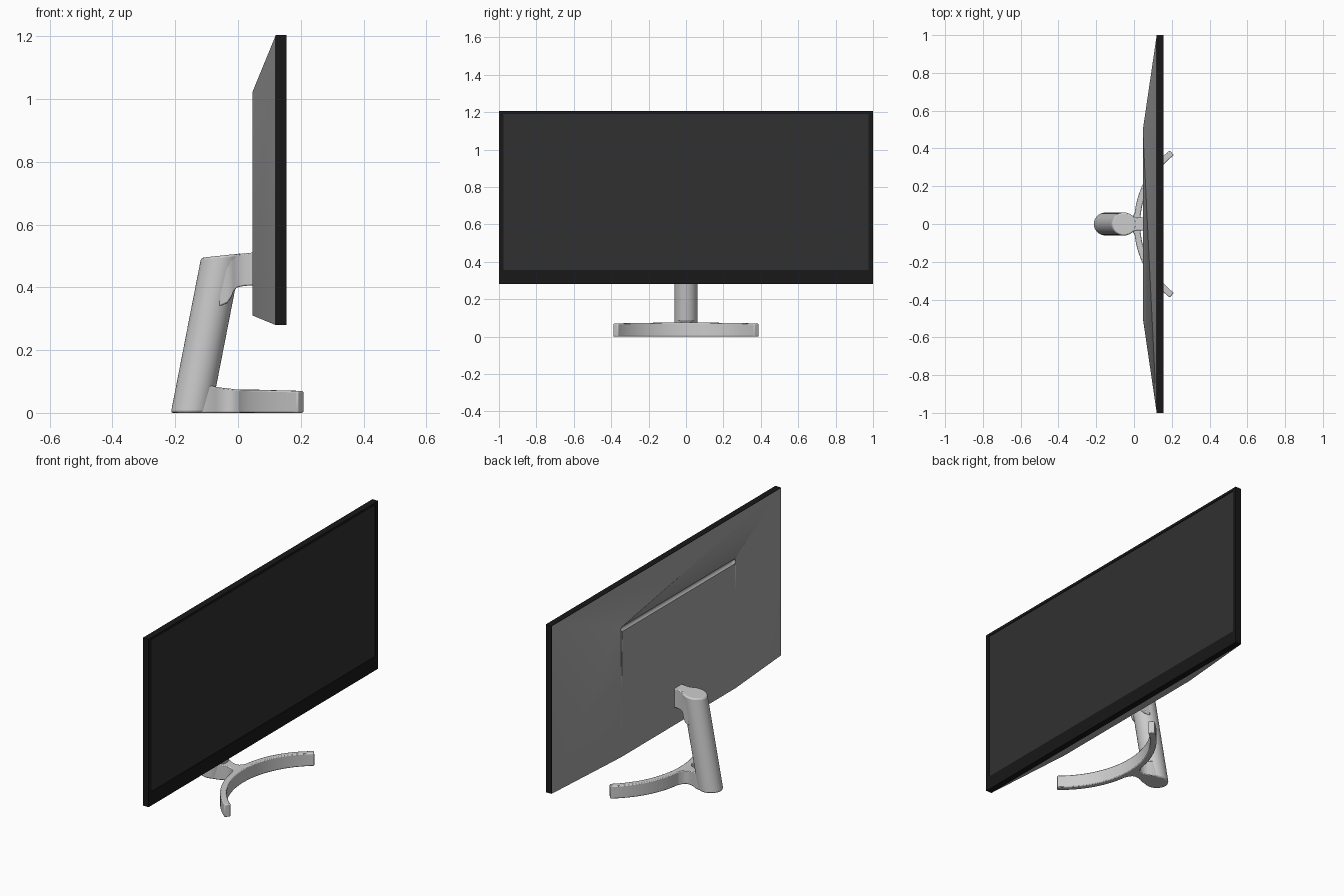
import bpy, bmesh, math

if "Cube" in bpy.data.objects:
    bpy.data.objects.remove(bpy.data.objects["Cube"])


def paint(obj, name, rgb):
    mat = bpy.data.materials.new(name)
    mat.diffuse_color = (*rgb, 1)
    mat.use_nodes = True
    mat.node_tree.nodes["Principled BSDF"].inputs["Base Color"].default_value = mat.diffuse_color
    obj.data.materials.append(mat)


def skin(name, rings, bevel=0.0, cap_start=True):
    """Loft equal-sized point rings into one solid."""
    bm = bmesh.new()
    loops = [[bm.verts.new(p) for p in ring] for ring in rings]
    n = len(loops[0])
    for a, b in zip(loops, loops[1:]):
        for i in range(n):
            j = (i + 1) % n
            bm.faces.new((a[i], a[j], b[j], b[i]))
    if cap_start:
        bm.faces.new(loops[0])
    bm.faces.new(loops[-1])
    bmesh.ops.recalc_face_normals(bm, faces=bm.faces)
    mesh = bpy.data.meshes.new(name)
    bm.to_mesh(mesh)
    bm.free()
    obj = bpy.data.objects.new(name, mesh)
    bpy.context.collection.objects.link(obj)
    mesh.shade_smooth()
    mesh.set_sharp_from_angle(angle=math.radians(32))
    if bevel:
        mod = obj.modifiers.new("soft_edges", 'BEVEL')
        mod.width = bevel
        mod.segments = 2
        mod.limit_method = 'ANGLE'
        mod.angle_limit = math.radians(40)
    return obj


def rect(x, hw, z0, z1):
    return [(x, -hw, z0), (x, hw, z0), (x, hw, z1), (x, -hw, z1)]


# Black frame with a shallow recess for the screen
frame = skin("frame", [rect(0.12, 1.0, 0.28, 1.205), rect(0.155, 1.0, 0.28, 1.205),
                       rect(0.155, 0.977, 0.355, 1.19), rect(0.151, 0.977, 0.355, 1.19)])
paint(frame, "frame_black", (0.009, 0.009, 0.009))
screen = skin("screen", [rect(0.148, 0.976, 0.356, 1.189), rect(0.152, 0.976, 0.356, 1.189)])
paint(screen, "screen_dark", (0.03, 0.03, 0.03))

# Tapered rear housing
housing = skin("rear_housing", [rect(0.12, 0.998, 0.28, 1.203), rect(0.047, 0.5, 0.31, 1.025)])
paint(housing, "housing_grey", (0.38, 0.38, 0.38))

# Rounded groove along the housing ridge
R, L = 0.014, 0.485
path = []
for side in (-1, 1):
    for k in range(7):
        a = math.radians(5 + k * 14.1)
        path.append((side * (L + R * math.cos(a)), R * math.sin(a)))
path.sort()
cutter = skin("groove_cutter", [
    [(0.049 + r * math.cos(t * math.tau / 16), y, 1.012 + r * math.sin(t * math.tau / 16))
     for t in range(16)] for y, r in path])
cutter.hide_render = True
cutter.display_type = 'WIRE'
cut = housing.modifiers.new("groove", 'BOOLEAN')
cut.operation = 'DIFFERENCE'
cut.solver = 'EXACT'
cut.object = cutter

# Leaning round arm with a slightly sloped top
LEAN = 0.195
bottom, top = [], []
for i in range(40):
    a = i * math.tau / 40
    x0, y = -0.15 + 0.064 * math.cos(a), 0.061 * math.sin(a)
    z = (0.507 + 0.107 * x0) / (1 - 0.107 * LEAN)
    bottom.append((x0, y, 0))
    top.append((x0 + LEAN * z, y, z))
skin("stand_arm", [bottom, top], bevel=0.007)

# Neck from arm to panel, flaring into the arm
neck = [(-0.06, 0.058, 0.34), (-0.035, 0.056, 0.35), (-0.022, 0.052, 0.366),
        (-0.014, 0.047, 0.388), (-0.004, 0.041, 0.399), (0.01, 0.036, 0.403),
        (0.025, 0.034, 0.405), (0.055, 0.034, 0.407)]
skin("neck", [rect(x, w, z, 0.506 + 0.107 * x) for x, w, z in neck], bevel=0.004)

# Curved foot open to the front
C, R_OUT, R_IN, N = 0.495, 0.495, 0.462, 40
rings = []
for i in range(N + 1):
    a = math.radians(-52 + 104 * i / N)
    h = 0.070 + 0.005 * math.cos(a * 90 / 52)
    c, s = math.cos(a), math.sin(a)
    rings.append([(C - r * c, r * s, z)
                  for r, z in ((R_OUT, 0), (R_IN, 0), (R_IN, h), (R_OUT, h))])
skin("foot_arc", rings, bevel=0.005)

# Link from arm to foot, flaring at both ends
link = [(-0.12, 0.052, 0.088), (-0.085, 0.043, 0.086), (-0.07, 0.034, 0.083),
        (-0.05, 0.027, 0.080), (-0.03, 0.026, 0.078), (-0.015, 0.032, 0.076),
        (-0.004, 0.044, 0.075), (0.006, 0.066, 0.0745), (0.015, 0.08, 0.0735)]
skin("foot_link", [rect(x, w, 0, h) for x, w, h in link], bevel=0.004)
